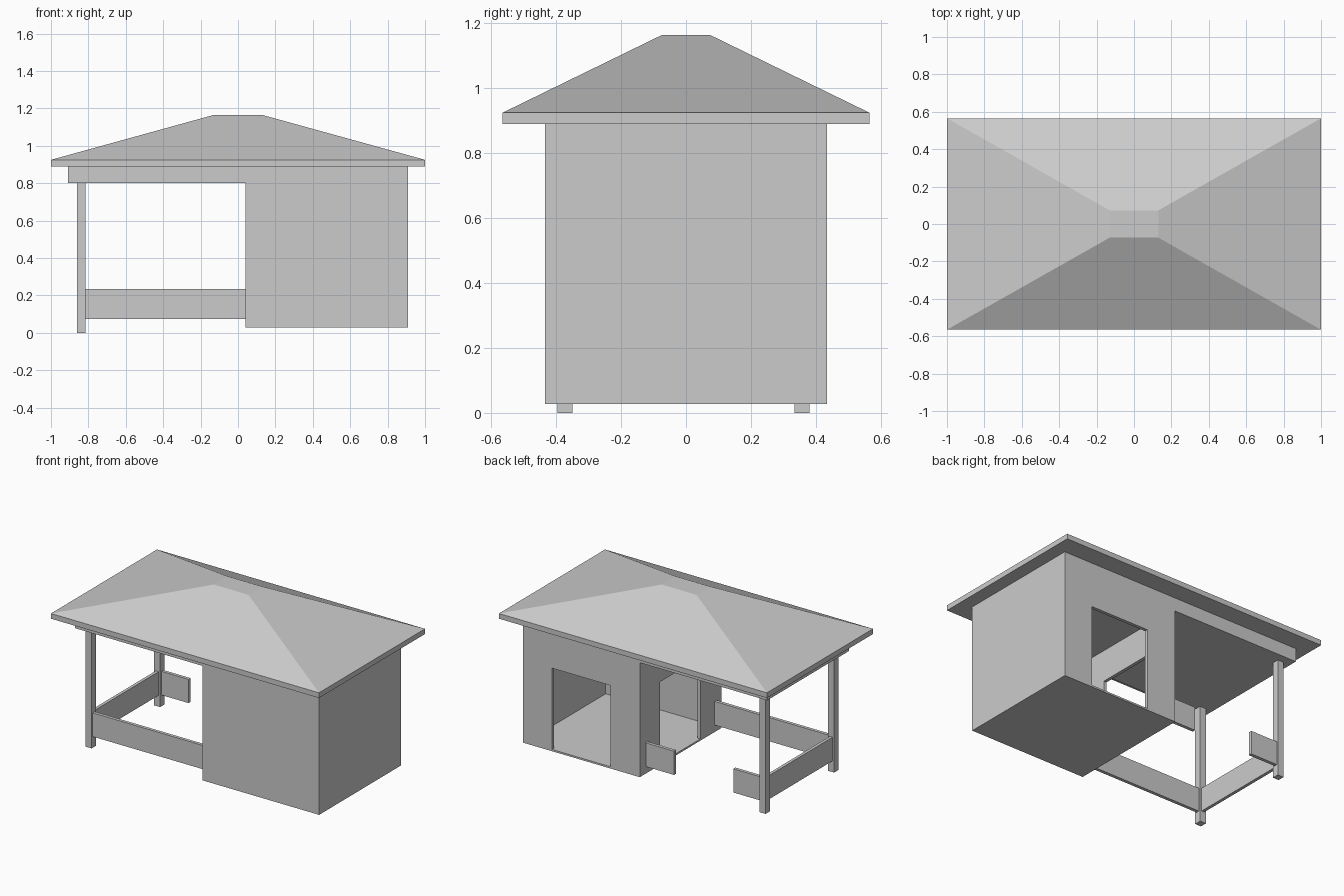
import bpy, bmesh

if "Cube" in bpy.data.objects:
    bpy.data.objects.remove(bpy.data.objects["Cube"])


def box(name, x, y, z):
    """Axis-aligned box from (min, max) pairs."""
    bm = bmesh.new()
    bmesh.ops.create_cube(bm, size=1)
    for v in bm.verts:
        for i, (lo, hi) in enumerate((x, y, z)):
            v.co[i] = hi if v.co[i] > 0 else lo
    me = bpy.data.meshes.new(name)
    bm.to_mesh(me)
    bm.free()
    ob = bpy.data.objects.new(name, me)
    bpy.context.collection.objects.link(ob)
    return ob


def cut(ob, cutter):
    """Subtract the cutter, then discard it."""
    cutter.hide_render = True
    mod = ob.modifiers.new("cut", 'BOOLEAN')
    mod.operation = 'DIFFERENCE'
    mod.solver = 'EXACT'
    mod.object = cutter
    bpy.context.view_layer.objects.active = ob
    bpy.ops.object.modifier_apply(modifier=mod.name)
    bpy.data.objects.remove(cutter)


# Hip roof with a small flat top: stacked rectangular rings
bm = bmesh.new()
rings = [[bm.verts.new((sx * hx, sy * hy, z))
          for sx, sy in ((-1, -1), (1, -1), (1, 1), (-1, 1))]
         for hx, hy, z in ((1, .565, .89), (1, .565, .925), (.13, .073, 1.165))]
for a, b in zip(rings, rings[1:]):
    for i in range(4):
        j = (i + 1) % 4
        bm.faces.new((a[i], a[j], b[j], b[i]))
bm.faces.new(rings[0][::-1])
bm.faces.new(rings[-1])
me = bpy.data.meshes.new("roof")
bm.to_mesh(me)
bm.free()
bpy.context.collection.objects.link(bpy.data.objects.new("roof", me))

# Ceiling slab carrying the roof over hut and porch
box("ceiling_slab", (-.91, .91), (-.435, .435), (.80, .89))

# Hut: hollow shell with a back doorway and a doorway to the porch
hut = box("hut_walls", (.04, .91), (-.435, .435), (.028, .80))
cut(hut, box("room", (.062, .888), (-.413, .413), (.04, .9)))
cut(hut, box("back_door", (.26, .695), (.3, .5), (.04, .588)))
cut(hut, box("porch_door", (0, .2), (-.21, .222), (.04, .588)))

# Porch posts
for side, y in (("front", -.373), ("back", .357)):
    box(side + "_post", (-.86, -.815), (y - .023, y + .023), (0, .80))

# Porch railing boards, with an entry gap at the back
rail_z = (.075, .235)
box("front_rail", (-.815, .04), (-.384, -.362), rail_z)
box("left_rail", (-.848, -.827), (-.35, .334), rail_z)
for name, x in (("back_rail_hut", (-.17, .04)), ("back_rail_post", (-.815, -.613))):
    box(name, x, (.349, .371), rail_z)
